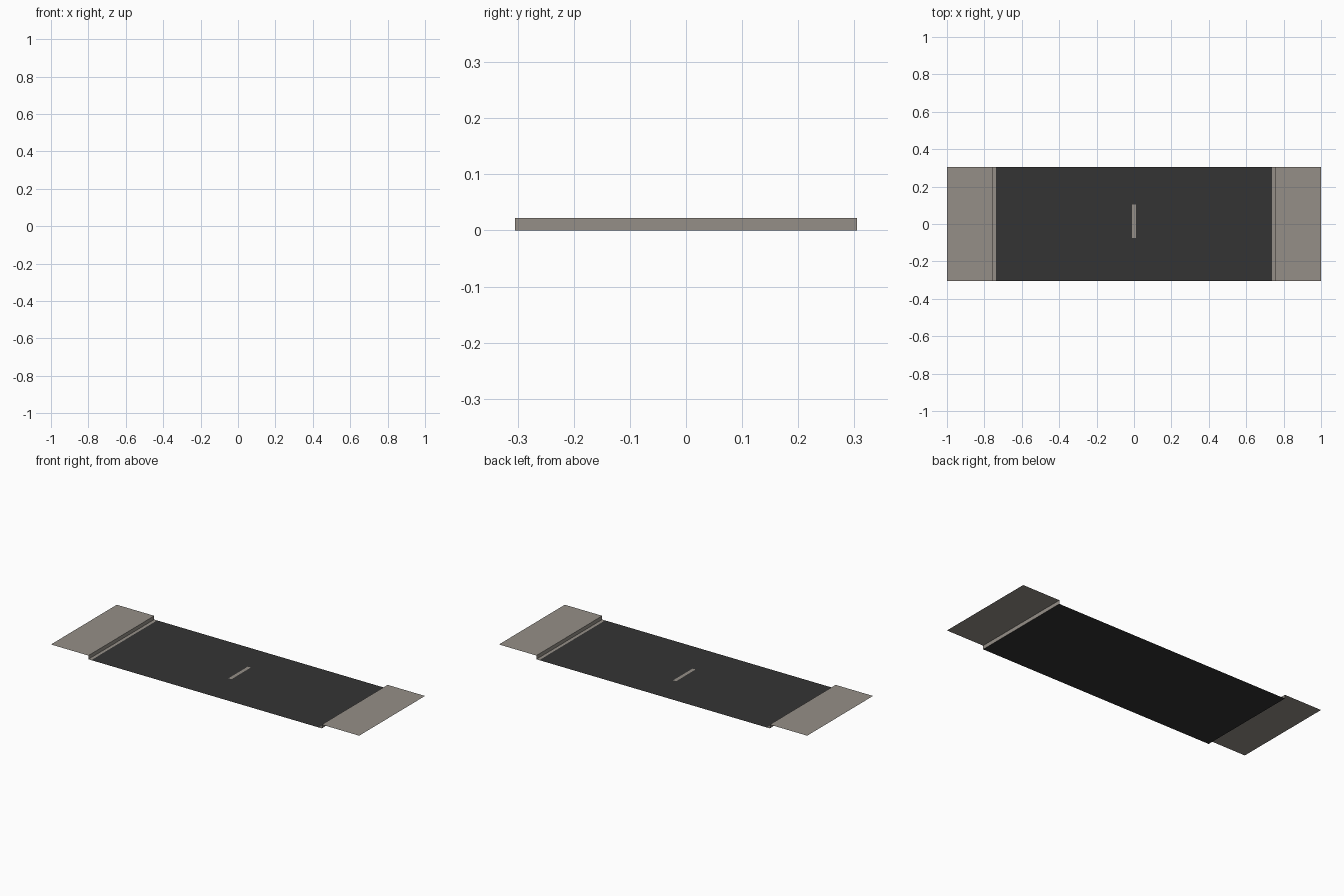
import bpy

if "Cube" in bpy.data.objects:
    bpy.data.objects.remove(bpy.data.objects["Cube"])


def material(name, rgb):
    m = bpy.data.materials.new(name)
    m.diffuse_color = (*rgb, 1)
    m.use_nodes = True
    m.node_tree.nodes["Principled BSDF"].inputs["Base Color"].default_value = m.diffuse_color
    return m


grey = material("warm grey", (0.30, 0.275, 0.245))
dark = material("charcoal", (0.034, 0.034, 0.034))
HALF_Y, TOP, STEP_X, FOOT_X = 0.305, 0.022, 0.757, 0.738


def sheet(name, profile, y0, y1, mat):
    """Thin sheet: an x-z profile swept along y."""
    verts = [(x, y, z) for x, z in profile for y in (y0, y1)]
    faces = [(2 * i, 2 * i + 2, 2 * i + 3, 2 * i + 1) for i in range(len(profile) - 1)]
    me = bpy.data.meshes.new(name)
    me.from_pydata(verts, [], faces)
    me.materials.append(mat)
    ob = bpy.data.objects.new(name, me)
    bpy.context.collection.objects.link(ob)
    return ob


# sunken dark panel
sheet("panel", [(-STEP_X, 0), (STEP_X, 0)], -HALF_Y, HALF_Y, dark)

# stepped end brackets: foot, riser, raised flap
bracket = [(-1, TOP), (-STEP_X, TOP), (-STEP_X, 0.0003), (-FOOT_X, 0.0003)]
sheet("left_bracket", bracket, -HALF_Y, HALF_Y, grey)
sheet("right_bracket", [(-x, z) for x, z in reversed(bracket)], -HALF_Y, HALF_Y, grey)

# small slot marking in the middle of the panel
sheet("centre_slot", [(-0.01, 0.0003), (0.01, 0.0003)], -0.075, 0.105, grey)
